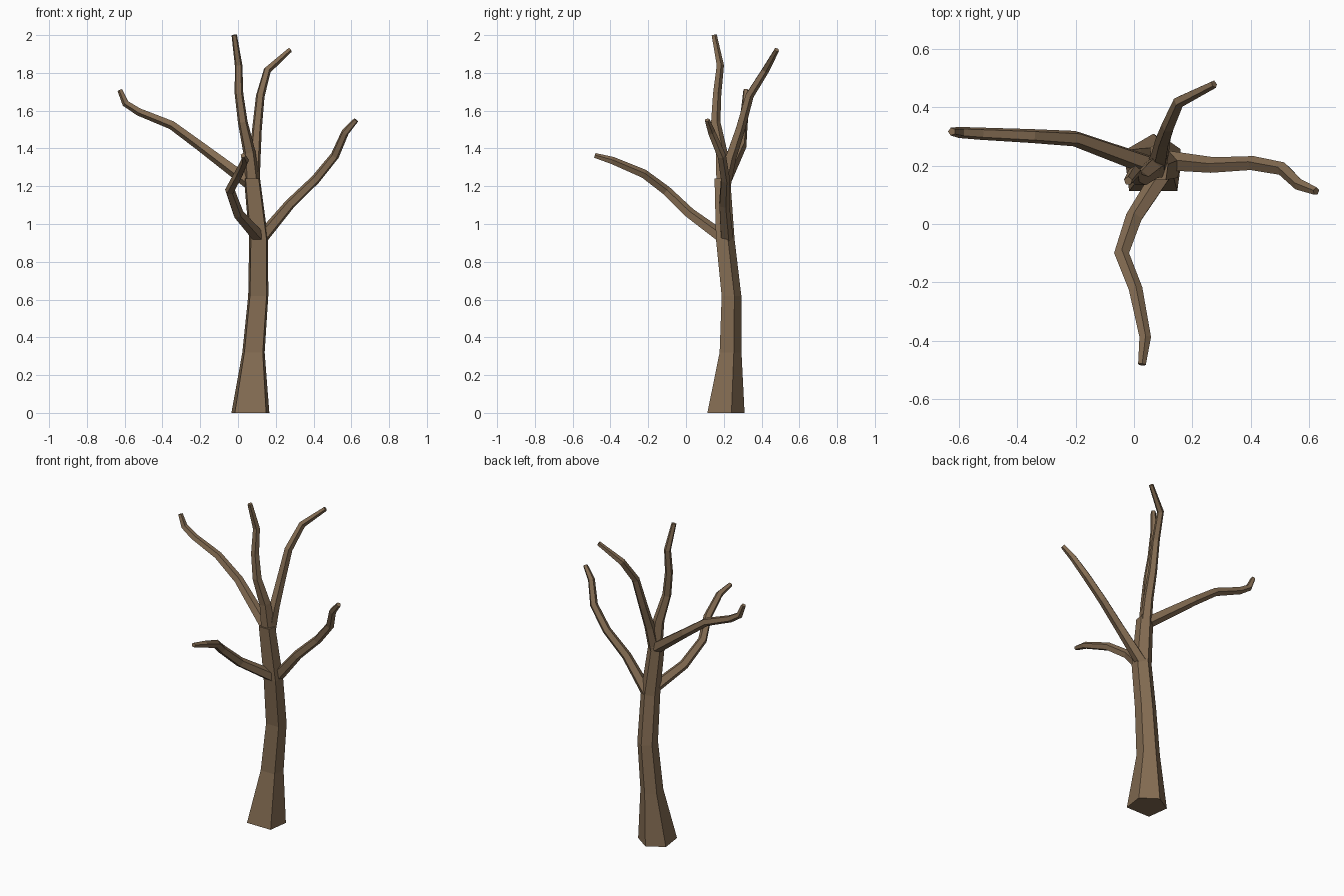
import bpy, bmesh, math
from mathutils import Vector

bark = bpy.data.materials.new("brown bark")
bark.diffuse_color = (0.23, 0.15, 0.085, 1)

# Five-sided cross-sections: regular for branches, broad-fronted for the trunk
PENTAGON = [(math.cos(math.radians(90 + 72 * i)), math.sin(math.radians(90 + 72 * i))) for i in range(5)]
TRUNK = [(0, 0.98), (-1, 0.4), (-0.82, -0.95), (0.8, -0.95), (0.97, 0.3)]


def limb(name, path, profile=PENTAGON, upright=False):
    """Sweep a tapering profile along (x, y, z, radius) points."""
    pts = [Vector(p[:3]) for p in path]
    bm = bmesh.new()
    rings = []
    side = None
    for i, p in enumerate(pts):
        a, b = pts[max(i - 1, 0)], pts[min(i + 1, len(pts) - 1)]
        if 0 < i < len(pts) - 1:
            t = ((p - a).normalized() + (b - p).normalized()).normalized()
        else:
            t = (b - a).normalized()
        if upright:
            t = Vector((0, 0, 1))
        if side is None:
            side = Vector((1, 0, 0)) if abs(t.x) < 0.7 else Vector((0, 1, 0))
        side = (side - t * side.dot(t)).normalized()
        up = t.cross(side)
        r = path[i][3]
        rings.append([bm.verts.new(p + (side * u + up * v) * r) for u, v in profile])
    n = len(profile)
    for lo, hi in zip(rings, rings[1:]):
        for k in range(n):
            bm.faces.new((lo[k], lo[(k + 1) % n], hi[(k + 1) % n], hi[k]))
    bm.faces.new(rings[0][::-1])
    bm.faces.new(rings[-1])
    bmesh.ops.recalc_face_normals(bm, faces=bm.faces)
    mesh = bpy.data.meshes.new(name)
    bm.to_mesh(mesh)
    bm.free()
    mesh.materials.append(bark)
    bpy.context.collection.objects.link(bpy.data.objects.new(name, mesh))


# Trunk, flared at the foot
limb("trunk", [(0.067, 0.21, 0, 0.102), (0.083, 0.235, 0.32, 0.06), (0.108, 0.24, 0.62, 0.054),
               (0.11, 0.207, 0.92, 0.051), (0.075, 0.192, 1.24, 0.043)], TRUNK, True)

# Upper three branches
limb("upper_left_branch", [(0.06, 0.2, 1.22, 0.036), (-0.2, 0.293, 1.415, 0.028), (-0.35, 0.302, 1.525, 0.025),
                           (-0.525, 0.31, 1.595, 0.022), (-0.595, 0.314, 1.64, 0.02), (-0.625, 0.317, 1.71, 0.014)])
limb("top_branch", [(0.075, 0.195, 1.22, 0.042), (0.06, 0.185, 1.38, 0.034), (0.025, 0.155, 1.54, 0.027),
                    (0.005, 0.163, 1.69, 0.024), (0.003, 0.18, 1.84, 0.021), (-0.02, 0.148, 2.0, 0.015)])
limb("upper_back_branch", [(0.08, 0.2, 1.2, 0.036), (0.09, 0.235, 1.35, 0.031), (0.1, 0.285, 1.5, 0.027),
                           (0.118, 0.335, 1.68, 0.024), (0.155, 0.42, 1.815, 0.021), (0.275, 0.48, 1.922, 0.014)])

# Lower two branches
limb("lower_right_branch", [(0.12, 0.215, 0.92, 0.036), (0.275, 0.2, 1.105, 0.029), (0.41, 0.207, 1.235, 0.026),
                            (0.512, 0.188, 1.36, 0.024), (0.567, 0.135, 1.485, 0.021), (0.625, 0.112, 1.55, 0.014)])
limb("lower_front_branch", [(0.11, 0.19, 0.93, 0.036), (0.0, 0.02, 1.055, 0.03), (-0.043, -0.105, 1.175, 0.027),
                            (0.005, -0.225, 1.265, 0.025), (0.038, -0.39, 1.335, 0.021), (0.027, -0.482, 1.362, 0.014)])
